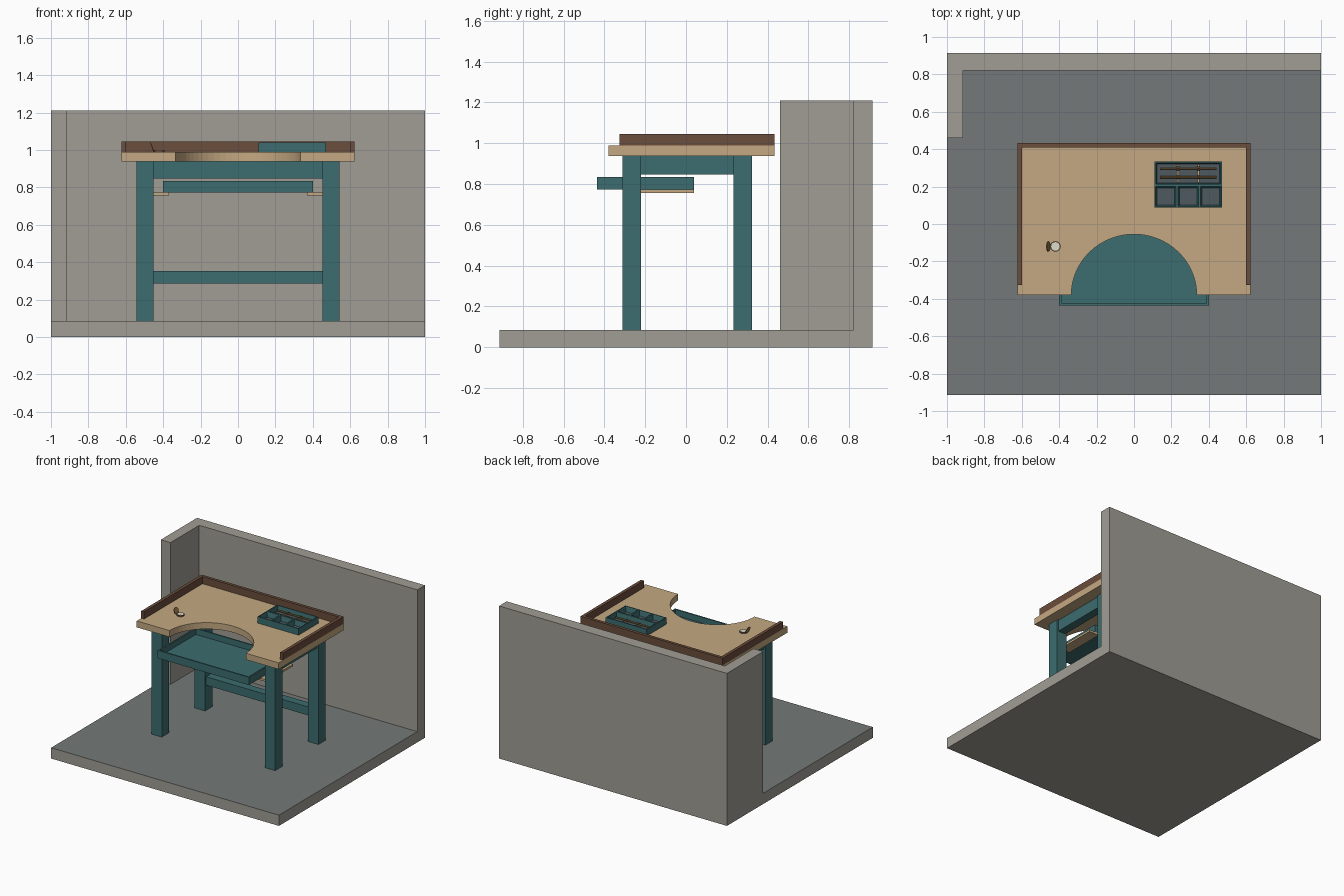
import bpy, bmesh, math
from mathutils import Matrix

if "Cube" in bpy.data.objects:
    bpy.data.objects.remove(bpy.data.objects["Cube"])


def material(name, hexcode):
    m = bpy.data.materials.new(name)
    c = [int(hexcode[i:i + 2], 16) / 255 for i in (0, 2, 4)]
    m.diffuse_color = [((v + 0.055) / 1.055) ** 2.4 for v in c] + [1]
    m.use_nodes = True
    m.node_tree.nodes["Principled BSDF"].inputs["Base Color"].default_value = m.diffuse_color
    return m


TEAL = material("teal_paint", "3c6c6e")
STONE = material("plaster", "a09d94")
FLOOR = material("floor_surface", "747978")
TAN = material("light_wood", "c4a982")
BROWN = material("dark_wood", "6b4d3c")
SLATE = material("slate_lining", "4f5a5e")
BRASS = material("brass", "9c7a4a")
GLASS = material("pale_glass", "dcdccb")


def finish(name, bm, *mats):
    bmesh.ops.recalc_face_normals(bm, faces=bm.faces[:])
    me = bpy.data.meshes.new(name)
    bm.to_mesh(me)
    bm.free()
    ob = bpy.data.objects.new(name, me)
    bpy.context.collection.objects.link(ob)
    for m in mats:
        me.materials.append(m)
    return ob


def box_bm(x0, x1, y0, y1, z0, z1):
    m = Matrix.Translation(((x0 + x1) / 2, (y0 + y1) / 2, (z0 + z1) / 2))
    m = m @ Matrix.Diagonal((x1 - x0, y1 - y0, z1 - z0, 1))
    bm = bmesh.new()
    bmesh.ops.create_cube(bm, size=1, matrix=m)
    bm.faces.ensure_lookup_table()
    return bm


def box(name, dims, mat):
    return finish(name, box_bm(*dims), mat)


def top_face(bm):
    return max(bm.faces, key=lambda f: f.calc_center_median().z)


def open_box(name, dims, wall, base, taper, mat, floor_mat):
    # hollow the top: rim, then sloping inner walls down to a floor
    bm = box_bm(*dims)
    f = top_face(bm)
    bmesh.ops.inset_region(bm, faces=[f], thickness=wall)
    f = bmesh.ops.extrude_discrete_faces(bm, faces=[f])["faces"][0]
    c = f.calc_center_median()
    for v in f.verts:
        v.co.z = dims[4] + base
        v.co.x -= math.copysign(taper, v.co.x - c.x)
        v.co.y -= math.copysign(taper, v.co.y - c.y)
    f.material_index = 1
    return finish(name, bm, mat, floor_mat)


def cylinder(name, r, depth, matrix, mat, segs=12):
    bm = bmesh.new()
    bmesh.ops.create_cone(bm, cap_ends=True, segments=segs, radius1=r, radius2=r,
                          depth=depth, matrix=matrix)
    return finish(name, bm, mat)


# room corner
bm = box_bm(-1, 1, -0.915, 0.915, 0, 0.085)
top_face(bm).material_index = 1
finish("floor_slab", bm, STONE, FLOOR)
box("back_wall", (-1, 1, 0.82, 0.915, 0.085, 1.21), STONE)
box("left_wall", (-1, -0.915, 0.46, 0.82, 0.085, 1.21), STONE)

# bench frame
for side, s in (("left", -1), ("right", 1)):
    a, b = sorted((s * 0.452, s * 0.543))
    box(side + "_front_leg", (a, b, -0.31, -0.22, 0.085, 0.937), TEAL)
    box(side + "_back_leg", (a, b, 0.233, 0.323, 0.085, 0.937), TEAL)
    a, b = sorted((s * 0.465, s * 0.53))
    box(side + "_apron", (a, b, -0.22, 0.233, 0.847, 0.937), TEAL)
    a, b = sorted((s * 0.368, s * 0.455))
    box(side + "_tray_runner", (a, b, -0.29, 0.04, 0.757, 0.773), TAN)
box("back_apron", (-0.452, 0.452, 0.245, 0.31, 0.847, 0.937), TEAL)
box("back_stretcher", (-0.452, 0.452, 0.245, 0.31, 0.285, 0.352), TEAL)

# bench top with a rounded bite out of the front edge
pts = [(0.623, -0.38), (0.623, 0.433), (-0.623, 0.433), (-0.623, -0.38)]
N = 32
for i in range(N + 1):
    t = math.pi * (1 - i / N)
    pts.append((0.335 * math.cos(t), -0.38 + 0.325 * math.sin(t)))
bm = bmesh.new()
face = bm.faces.new([bm.verts.new((x, y, 0.937)) for x, y in pts])
up = bmesh.ops.extrude_face_region(bm, geom=[face])["geom"]
bmesh.ops.translate(bm, vec=(0, 0, 0.051),
                    verts=[g for g in up if isinstance(g, bmesh.types.BMVert)])
finish("bench_top", bm, TAN)

# raised rim
box("left_rim", (-0.623, -0.598, -0.325, 0.433, 0.988, 1.045), BROWN)
box("right_rim", (0.598, 0.623, -0.325, 0.433, 0.988, 1.045), BROWN)
box("back_rim", (-0.598, 0.598, 0.409, 0.433, 0.988, 1.045), BROWN)

# catch tray under the bite
open_box("catch_tray", (-0.4, 0.4, -0.435, 0.038, 0.773, 0.835),
         0.016, 0.015, 0, TEAL, TEAL)

# organiser: three front cups and a long rear tray
Z0, Z1 = 0.988, 1.04
w = 0.36 / 3
for i in range(3):
    x = 0.11 + i * w
    open_box(f"front_cup_{i + 1}", (x, x + w, 0.088, 0.205, Z0, Z1),
             0.008, 0.01, 0.008, TEAL, SLATE)
open_box("rear_tray", (0.11, 0.47, 0.205, 0.335, Z0, Z1), 0.011, 0.01, 0.006, TEAL, SLATE)

# slim tools resting on two cross bars
RX = Matrix.Rotation(math.pi / 2, 4, 'Y')
for i, y in enumerate((0.25, 0.297)):
    cylinder(f"tool_rod_{i + 1}", 0.006, 0.3,
             Matrix.Translation((0.29, y, 1.016)) @ RX, BRASS, 8)
    for j, x in enumerate((0.235, 0.345)):
        cylinder(f"tool_collar_{i + 1}_{j + 1}", 0.01, 0.014,
                 Matrix.Translation((x, y, 1.016)) @ RX, BROWN, 8)
for j, x in enumerate((0.235, 0.345)):
    box(f"tool_rest_{j + 1}", (x - 0.005, x + 0.005, 0.222, 0.318, 0.998, 1.01), TAN)

# folding magnifier: flat lens in a ring with its cover tipped open
flat = Matrix.Translation((-0.42, -0.12, 0.993))
cylinder("magnifier_ring", 0.028, 0.01, flat, BROWN, 16)
cylinder("magnifier_lens", 0.023, 0.012, flat, GLASS, 16)
tip = Matrix.Translation((-0.459, -0.12, 1.015)) @ Matrix.Rotation(math.radians(70), 4, 'Y')
cylinder("magnifier_cover", 0.026, 0.005, tip, BRASS, 16)
cylinder("magnifier_hinge", 0.005, 0.02,
         Matrix.Translation((-0.449, -0.12, 0.993)) @ Matrix.Rotation(math.pi / 2, 4, 'X'),
         BROWN, 8)
